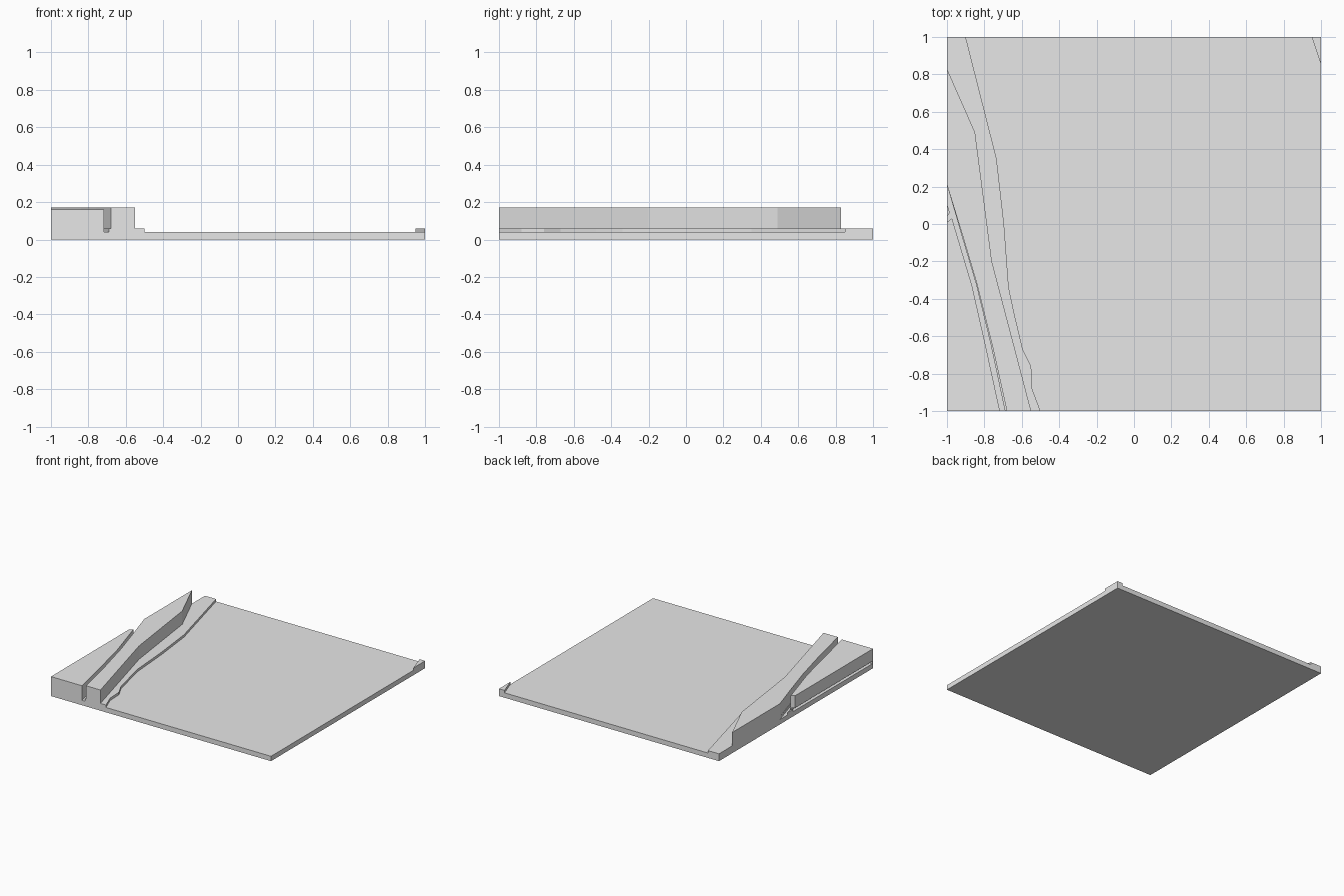
import bpy
import bmesh

cube = bpy.data.objects.get("Cube")
if cube:
    bpy.data.objects.remove(cube, do_unlink=True)

# Single plain colour
GREY = (0.8, 0.8, 0.8, 1.0)
grey = bpy.data.materials.new("light grey")
grey.use_nodes = True
grey.diffuse_color = GREY
grey.node_tree.nodes["Principled BSDF"].inputs["Base Color"].default_value = GREY

PLATE, LEDGE, LOW_TOP, HIGH_TOP = 0.04, 0.06, 0.16, 0.17


def prism(name, outline, bottom, top):
    """Extrude a flat outline upwards into a solid slab."""
    bm = bmesh.new()
    face = bm.faces.new([bm.verts.new((x, y, bottom)) for x, y in outline])
    grown = bmesh.ops.extrude_face_region(bm, geom=[face], use_keep_orig=True)
    verts = [g for g in grown["geom"] if isinstance(g, bmesh.types.BMVert)]
    bmesh.ops.translate(bm, verts=verts, vec=(0, 0, top - bottom))
    bmesh.ops.recalc_face_normals(bm, faces=bm.faces)
    mesh = bpy.data.meshes.new(name)
    bm.to_mesh(mesh)
    bm.free()
    mesh.materials.append(grey)
    obj = bpy.data.objects.new(name, mesh)
    bpy.context.collection.objects.link(obj)
    return obj


# Edge lines running from back to front
shore = [(-0.9, 1), (-0.735, 0.35), (-0.695, 0), (-0.67, -0.34), (-0.64, -0.48),
         (-0.595, -0.67), (-0.55, -0.76), (-0.545, -0.88), (-0.5, -1)]
cliff = [(-1, 0.83), (-0.85, 0.49), (-0.76, -0.2), (-0.55, -1)]
groove_right = [(-1, 0.21), (-0.92, -0.05), (-0.84, -0.32), (-0.76, -0.64), (-0.68, -1)]
groove_ledge = [(-1, 0.21), (-0.925, -0.05), (-0.845, -0.32), (-0.767, -0.64), (-0.69, -1)]
groove_left = [(-0.973, 0.03), (-0.866, -0.33), (-0.8, -0.62), (-0.717, -1)]

# Square base plate
prism("base_plate", [(-1, -1), (1, -1), (1, 1), (-1, 1)], 0, PLATE)

# Low ledge under the ridge
prism("lower_ledge", [(-1, 1)] + shore + groove_ledge[::-1], PLATE, LEDGE)

# Tall ridge between cliff edge and groove
prism("ridge", cliff + groove_right[::-1], LEDGE, HIGH_TOP)

# Outer block, undercut along its side by a thin slot
prism("outer_block", [(-1, 0.01)] + groove_left + [(-1, -1)], LEDGE, LOW_TOP)
prism("outer_block_foot",
      groove_left + [(-1, -1), (-1, -0.99), (-0.973, -0.99)], PLATE, LEDGE)

# Small step at the groove mouth and low chip in the far corner
prism("groove_step", [(-1, 0.11), (-0.985, 0.06), (-1, 0.04)], PLATE, LEDGE)
prism("corner_ledge", [(0.95, 1), (1, 0.85), (1, 1)], PLATE, LEDGE)
